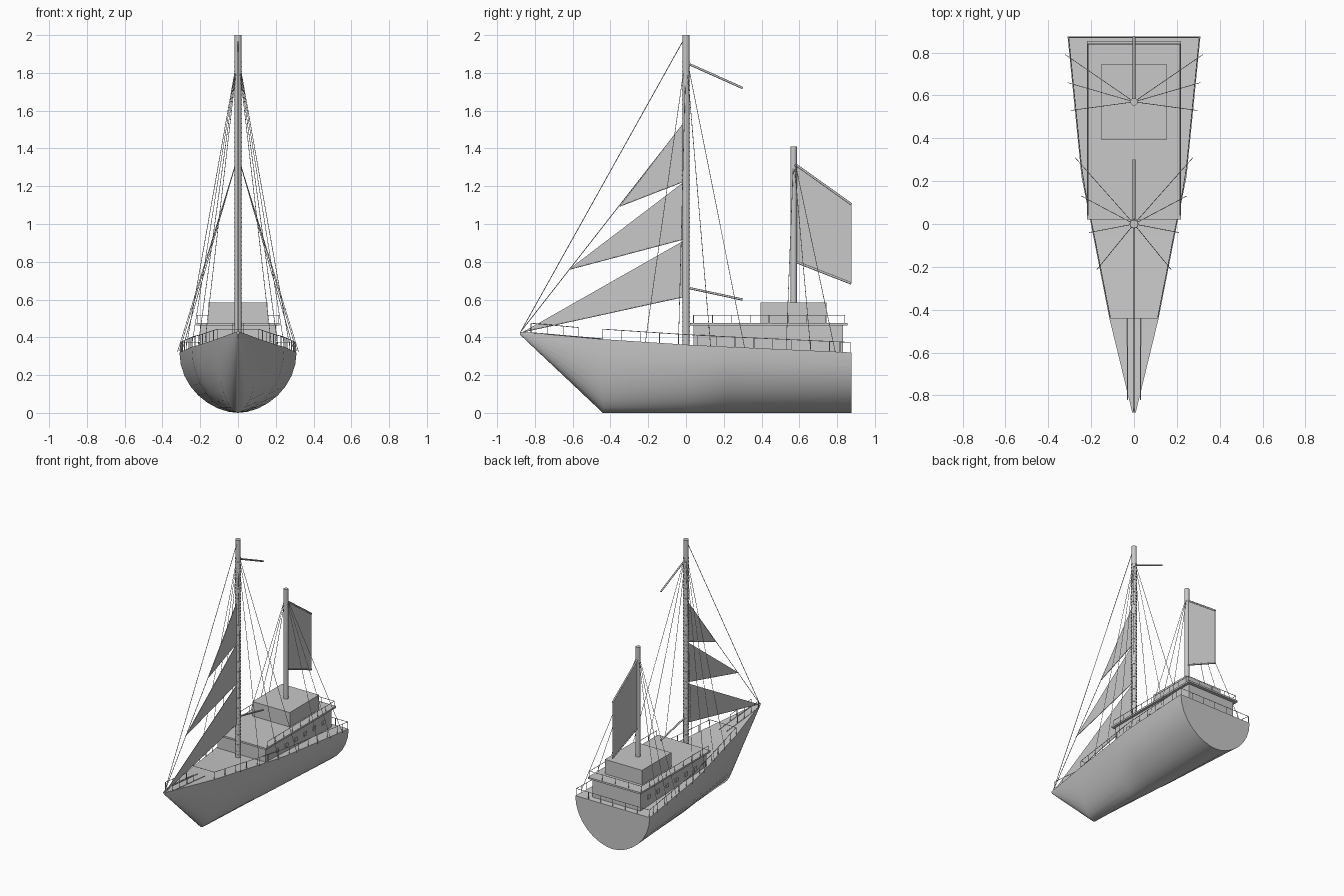
import bpy, bmesh, math
from mathutils import Vector

if "Cube" in bpy.data.objects:
    bpy.data.objects.remove(bpy.data.objects["Cube"], do_unlink=True)

# One flat grey for the whole ship
GREY = bpy.data.materials.new("light_grey")
GREY.use_nodes = True
GREY.diffuse_color = (0.58, 0.58, 0.58, 1)
GREY.node_tree.nodes["Principled BSDF"].inputs["Base Color"].default_value = GREY.diffuse_color


def finish(name, bm, smooth=None):
    bmesh.ops.recalc_face_normals(bm, faces=bm.faces)
    me = bpy.data.meshes.new(name)
    bm.to_mesh(me)
    bm.free()
    me.materials.append(GREY)
    ob = bpy.data.objects.new(name, me)
    bpy.context.collection.objects.link(ob)
    if smooth:
        bpy.ops.object.select_all(action='DESELECT')
        ob.select_set(True)
        bpy.context.view_layer.objects.active = ob
        bpy.ops.object.shade_smooth_by_angle(angle=math.radians(smooth))
    return ob


def rods(name, pairs, r, sides=6):
    """One object made of straight round bars between pairs of points."""
    bm = bmesh.new()
    for a, b in pairs:
        a, b = Vector(a), Vector(b)
        d = b - a
        g = bmesh.ops.create_cone(bm, cap_ends=True, segments=sides, radius1=r, radius2=r, depth=d.length)
        q = d.to_track_quat('Z', 'Y')
        for v in g["verts"]:
            v.co = q @ v.co + (a + b) / 2
    return finish(name, bm, 65)


def boxes(name, spans):
    """One object made of boxes given as (low corner, high corner)."""
    bm = bmesh.new()
    for lo, hi in spans:
        lo, hi = Vector(lo), Vector(hi)
        for v in bmesh.ops.create_cube(bm, size=1)["verts"]:
            v.co = (lo + hi) / 2 + v.co * (hi - lo)
    return finish(name, bm)


# Deck line: y, half width, deck height, keel height
STATIONS = [(-0.88, 0.008, 0.43, 0.415), (-0.44, 0.115, 0.39, 0.0), (0.02, 0.205, 0.36, 0.0),
            (0.22, 0.245, 0.35, 0.0), (0.875, 0.31, 0.32, 0.0)]


def deck(y):
    for a, b in zip(STATIONS, STATIONS[1:]):
        if y <= b[0]:
            break
    t = (y - a[0]) / (b[0] - a[0])
    return a[1] + t * (b[1] - a[1]), a[2] + t * (b[2] - a[2])


# Hull: round sections lofted from bow to transom, closed by the deck
bm = bmesh.new()
STEPS = 8
loops = []
for y, w, top, keel in STATIONS:
    loop = []
    for i in range(-STEPS, STEPS + 1):
        a = abs(i) / STEPS * math.pi / 2
        x = math.copysign(w * math.sin(a) ** 1.1, i)
        loop.append(bm.verts.new((x, y, keel + (top - keel) * (1 - math.cos(a)))))
    loops.append(loop)
for p, q in zip(loops, loops[1:]):
    n = len(p)
    for i in range(n):
        j = (i + 1) % n
        bm.faces.new((p[i], p[j], q[j], q[i]))
bm.faces.new(loops[0])
bm.faces.new(loops[-1])
finish("hull", bm, 40)

# Deckhouse, roof and upper cabin
boxes("deckhouse", [((-0.2, 0.04, 0.31), (0.2, 0.83, 0.465))])
boxes("deckhouse_roof", [((-0.22, 0.02, 0.463), (0.22, 0.855, 0.476))])
boxes("upper_cabin", [((-0.155, 0.395, 0.47), (0.155, 0.745, 0.585))])
panes = []
for k in range(6):
    y = 0.18 + 0.11 * k
    for s in (-1, 1):
        panes.append(((s * 0.202 - 0.004, y - 0.015, 0.38), (s * 0.202 + 0.004, y + 0.015, 0.408)))
boxes("windows", panes)


# Railings: posts at every path point, joined by a top bar
def railing(name, path, height):
    up = Vector((0, 0, height))
    path = [Vector(p) for p in path]
    pairs = [(p, p + up) for p in path]
    pairs += [(a + up, b + up) for a, b in zip(path, path[1:])]
    return rods(name, pairs, 0.002, 5)


def deck_point(y, s):
    w, z = deck(y)
    return (s * (w - 0.005), y, z)


ys = [-0.44 + 0.1 * k for k in range(13)] + [0.815, 0.87]
right = [deck_point(y, -1) for y in ys]
left = [deck_point(y, 1) for y in ys]
z_stern = deck(0.87)[1]
stern = [(-0.305 + 0.61 * k / 6, 0.87, z_stern) for k in range(1, 6)]
railing("main_railing", right + stern + left[::-1] + [right[0]], 0.053)
for side, s in (("right", -1), ("left", 1)):
    bow = [(s * 0.03, y, deck(y)[1]) for y in (-0.82, -0.735, -0.65, -0.57)]
    railing("bow_railing_" + side, bow, 0.05)
    rods("bow_rail_base_" + side, [((s * 0.03, -0.82, 0.425), (s * 0.03, -0.44, 0.392))], 0.002)
roof_ys = [0.04 + 0.8 * k / 8 for k in range(9)]
roof = [(-0.215, y, 0.475) for y in roof_ys]
roof += [(x, 0.84, 0.475) for x in (-0.11, 0, 0.11)]
roof += [(0.215, y, 0.475) for y in reversed(roof_ys)]
railing("roof_railing", roof, 0.042)

# Masts
MIZZEN = 0.57
rods("main_mast", [((0, 0, 0.35), (0, 0, 2.0))], 0.019, 16)
rods("mizzen_mast", [((0, MIZZEN, 0.58), (0, MIZZEN, 1.41))], 0.017, 16)
rods("mast_hoops", [((0, 0, 0.38 + 0.025 * k), (0, 0, 0.386 + 0.025 * k)) for k in range(60)],
     0.021, 12)

# Spars
rods("main_spars", [((0, 0.02, 1.845), (0, 0.3, 1.72)), ((0, 0.02, 0.66), (0, 0.3, 0.6))], 0.006, 8)
GAFF = [(0, 0.58, 1.315), (0, 0.875, 1.105)]
BOOM = [(0, 0.58, 0.8), (0, 0.875, 0.685)]
rods("mizzen_spars", [GAFF, BOOM], 0.006, 8)


# Sails: thin flat panels on the centre line
def sail(name, corners):
    bm = bmesh.new()
    bm.faces.new([bm.verts.new(c) for c in corners])
    ob = finish(name, bm)
    mod = ob.modifiers.new("cloth", 'SOLIDIFY')
    mod.thickness = 0.004
    mod.offset = 0


sail("mizzen_sail", [GAFF[0], GAFF[1], BOOM[1], BOOM[0]])
jib_feet = []
for name, head, tack, y, z in (("upper_jib", 1.53, 1.225, -0.35, 1.095),
                               ("middle_jib", 1.22, 0.92, -0.62, 0.76),
                               ("lower_jib", 0.91, 0.615, -0.86, 0.43)):
    sail(name, [(0, -0.015, head), (0, -0.015, tack), (0, y, z)])
    jib_feet.append(((0, -0.015, tack), (0, y, z)))
rods("jib_booms", jib_feet, 0.003)

# Rigging: forestays on the centre line, shrouds mirrored to both sides
BOW = (0, -0.875, 0.43)
rods("forestays", [(BOW, (0, -0.01, 1.98)), (BOW, (0, -0.015, 1.53))], 0.002)
main_feet = [(0.175, -0.215), (0.21, -0.04), (0.245, 0.13), (0.275, 0.31)]
mizzen_feet = [(0.295, 0.53), (0.31, 0.66), (0.32, 0.79)]
for name, mast_y, top, feet in (("main_shrouds", 0, 1.9, main_feet),
                                ("mizzen_shrouds", MIZZEN, 1.36, mizzen_feet)):
    pairs = [((0, mast_y, top), (s * x, y, deck(y)[1])) for x, y in feet for s in (-1, 1)]
    rods(name, pairs, 0.0016)
